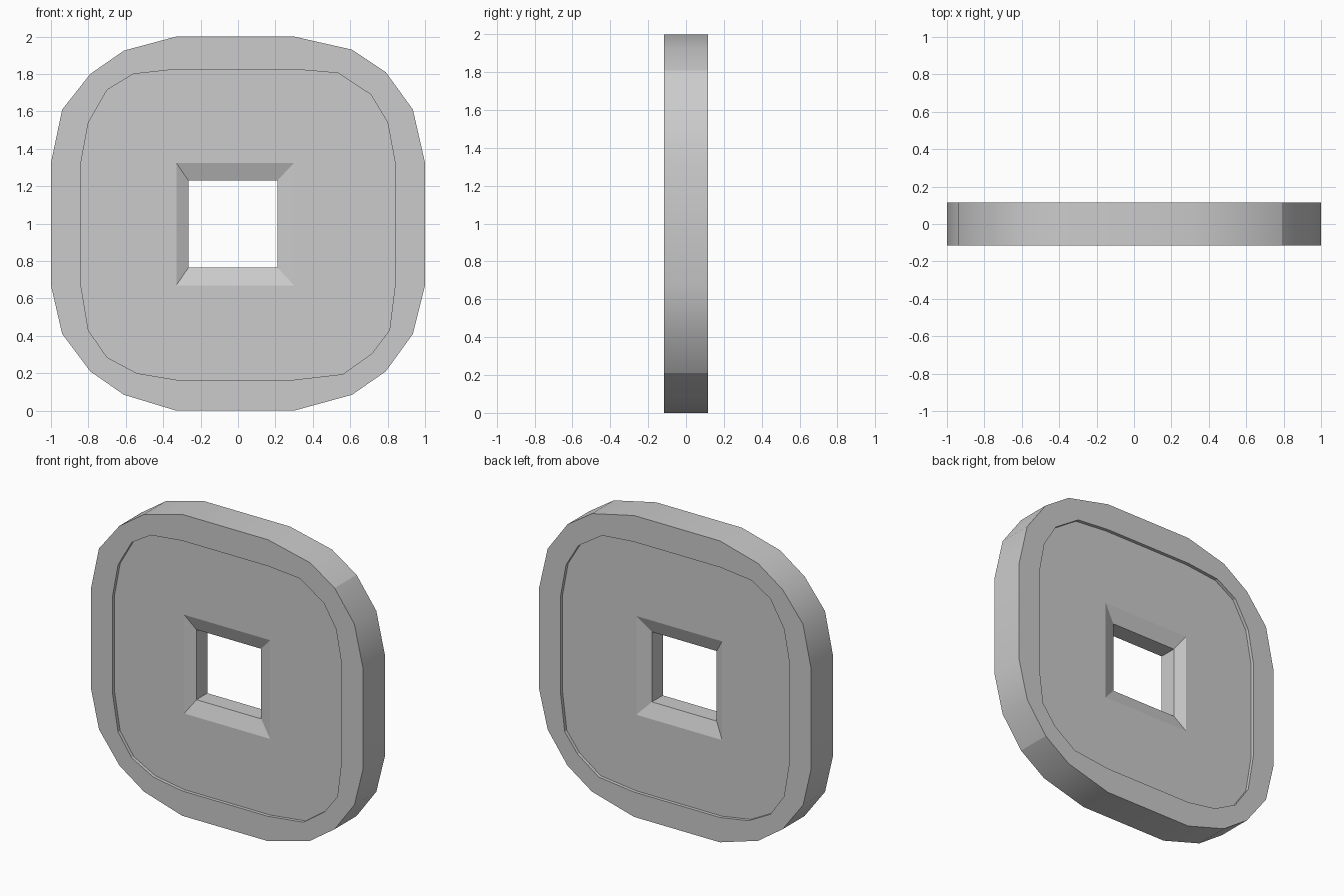
import bpy, bmesh

if "Cube" in bpy.data.objects:
    bpy.data.objects.remove(bpy.data.objects["Cube"])

# Outlines as (x, z), clockwise from the top left of the flat top edge
OUTER = [(-.33, 2), (.30, 2), (.61, 1.93), (.79, 1.81), (.935, 1.61),
         (1, 1.325), (1, .67), (.935, .41), (.79, .21), (.61, .085),
         (.30, 0), (-.33, 0), (-.61, .085), (-.79, .21), (-.94, .41),
         (-1, .67), (-1, 1.325), (-.94, 1.61), (-.79, 1.80), (-.61, 1.925)]
RIM = [(-.33, 1.825), (.30, 1.825), (.535, 1.805), (.71, 1.69), (.80, 1.54),
       (.84, 1.325), (.84, .67), (.81, .43), (.715, .305), (.56, .195),
       (.30, .165), (-.33, .165), (-.54, .20), (-.70, .285), (-.80, .43),
       (-.84, .67), (-.84, 1.325), (-.80, 1.54), (-.70, 1.715), (-.56, 1.80)]
HALF, FLOOR, THROAT = .115, .093, .057   # y of rim, recessed face, hole throat


def collapse(x0, x1, z0, z1):
    """Clamp the outline onto a rectangle: each rounded corner becomes one point."""
    lo_x, hi_x, lo_z, hi_z = -.33, .30, .67, 1.325
    pick = []
    for x, z in OUTER:
        pick.append((x0 if x <= lo_x else x1 if x >= hi_x else x,
                     z0 if z <= lo_z else z1 if z >= hi_z else z))
    return pick


funnel = collapse(-.33, .30, .67, 1.325)
hole = collapse(-.265, .21, .765, 1.23)

# Cross-section from the front edge, through the hole, round to the back edge
half_rings = [(OUTER, HALF), (RIM, HALF), (RIM, FLOOR), (funnel, FLOOR), (hole, THROAT)]
rings = [(p, -y) for p, y in half_rings] + [(p, y) for p, y in reversed(half_rings)]

bm = bmesh.new()
cache = {}


def vert(p, y):
    key = (p[0], y, p[1])
    if key not in cache:
        cache[key] = bm.verts.new(key)
    return cache[key]


n = len(OUTER)
for r, (a, ya) in enumerate(rings):
    b, yb = rings[(r + 1) % len(rings)]
    for i in range(n):
        j = (i + 1) % n
        corners = [vert(a[i], ya), vert(a[j], ya), vert(b[j], yb), vert(b[i], yb)]
        corners = list(dict.fromkeys(corners))
        if len(corners) > 2:
            face = bm.faces.new(corners)
            face.smooth = r == len(rings) - 1   # only the outer band is smooth

# Creases on the outer band at the diagonals
for i in (3, 8):
    edge = bm.edges.get((vert(OUTER[i], -HALF), vert(OUTER[i], HALF)))
    edge.smooth = False

bmesh.ops.recalc_face_normals(bm, faces=bm.faces)
mesh = bpy.data.meshes.new("square_holed_disc")
bm.to_mesh(mesh)
bm.free()
disc = bpy.data.objects.new("square_holed_disc", mesh)
bpy.context.collection.objects.link(disc)
